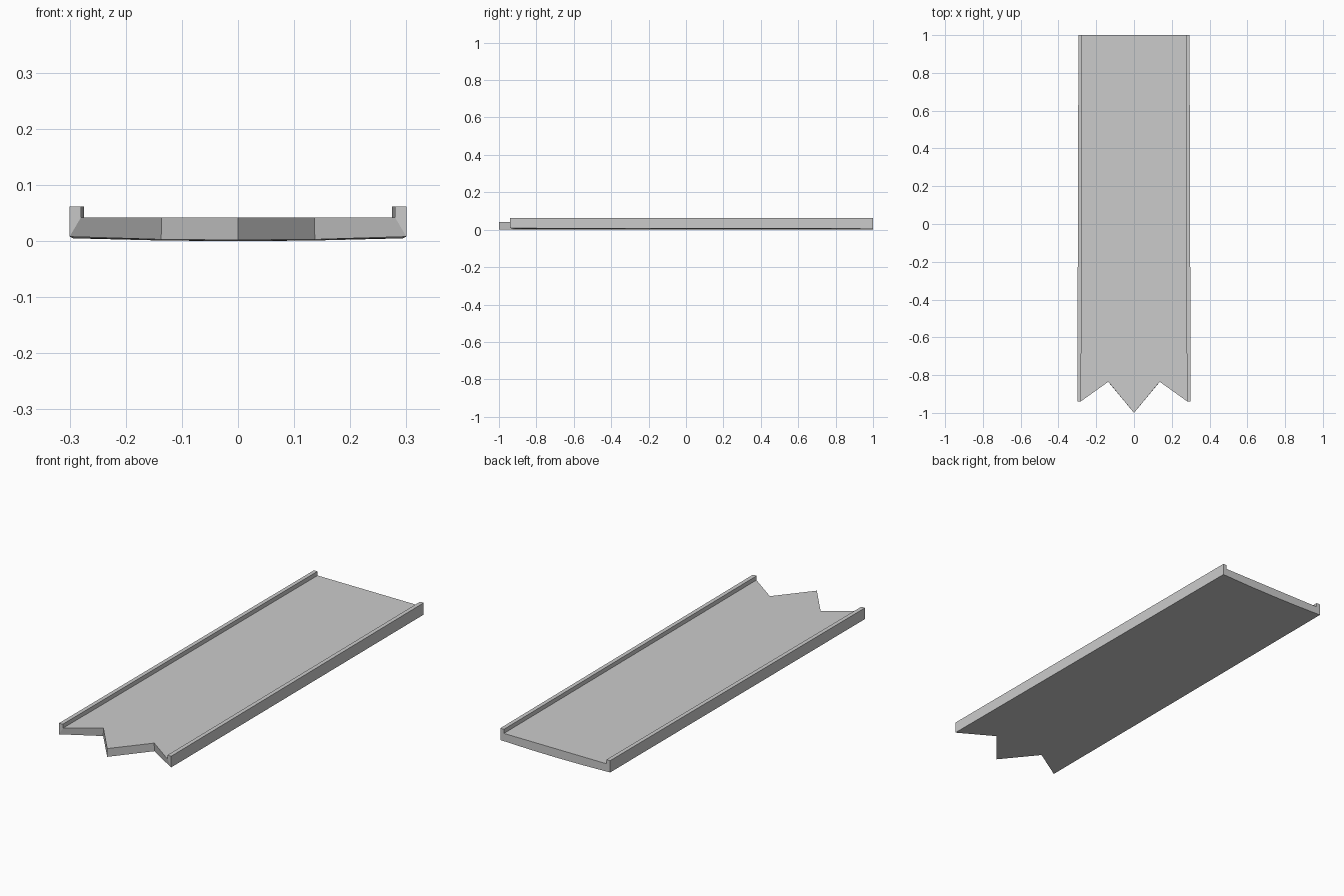
import bpy

if "Cube" in bpy.data.objects:
    bpy.data.objects.remove(bpy.data.objects["Cube"])

# Half cross-section: x, z at front, z at back, y of the zigzag front end
profile = [
    (0.000, 0.002, 0.000, -1.000),   # underside centre
    (0.137, 0.003, 0.001, -0.835),   # underside at notch
    (0.300, 0.008, 0.005, -0.940),   # lower outer edge
    (0.300, 0.062, 0.062, -0.940),   # rim top, outside
    (0.280, 0.062, 0.062, -0.940),   # rim top, inside
    (0.280, 0.042, 0.042, -0.938),   # deck beside rim
    (0.136, 0.042, 0.042, -0.835),   # deck at notch
    (0.000, 0.042, 0.042, -1.000),   # deck centre
]
BACK_TAPER = 0.98
n = len(profile)
verts = [(x, y, zf) for x, zf, zb, y in profile]
verts += [(x * BACK_TAPER, 1.0, zb) for x, zf, zb, y in profile]

# Long sides, then the two ends split into strips
faces = [(i, i + n, i + 1 + n, i + 1) for i in range(n - 1)]
for strip in [(0, 1, 6, 7), (1, 2, 5, 6), (2, 3, 4, 5)]:
    faces.append(strip)
    faces.append(tuple(i + n for i in reversed(strip)))

# Tray-like plank with raised side rims, mirrored across the centre
mesh = bpy.data.meshes.new("rimmed_plank")
mesh.from_pydata(verts, [], faces)
mesh.update()
plank = bpy.data.objects.new("rimmed_plank", mesh)
bpy.context.collection.objects.link(plank)
mirror = plank.modifiers.new("mirror", 'MIRROR')
mirror.use_clip = True
